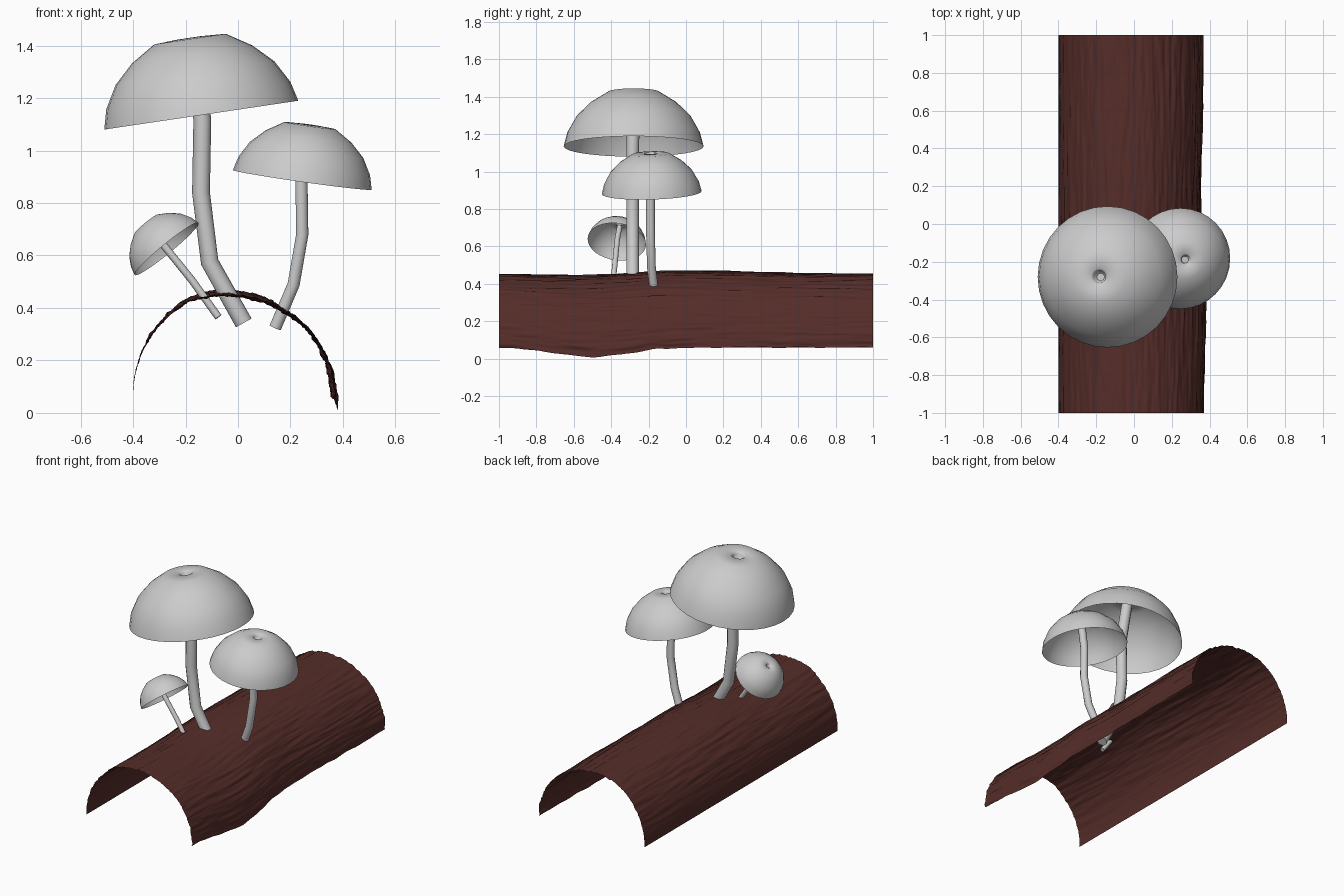
import bpy, bmesh, math
from mathutils import Vector, Quaternion, noise

if "Cube" in bpy.data.objects:
    bpy.data.objects.remove(bpy.data.objects["Cube"])


def add_mesh(name, bm):
    me = bpy.data.meshes.new(name)
    bm.to_mesh(me)
    bm.free()
    for p in me.polygons:
        p.use_smooth = True
    ob = bpy.data.objects.new(name, me)
    bpy.context.collection.objects.link(ob)
    return ob


# Cap profile (radius, height) for rim radius 0.374: open dome with a dimple
CAP = [(.374, 0), (.355, .075), (.306, .162), (.232, .234), (.138, .293),
       (.045, .298), (.032, .285), (.026, .25), (.0, .24)]


def cap(name, centre, axis, scale, sides=32):
    bm = bmesh.new()
    pts = [bm.verts.new((r * scale, 0, h * scale)) for r, h in CAP]
    edges = [bm.edges.new(e) for e in zip(pts, pts[1:])]
    bmesh.ops.spin(bm, geom=pts + edges, cent=(0, 0, 0), axis=(0, 0, 1),
                   angle=math.tau, steps=sides)
    bmesh.ops.remove_doubles(bm, verts=bm.verts, dist=1e-4)
    bmesh.ops.recalc_face_normals(bm, faces=bm.faces)
    if max(bm.faces, key=lambda f: f.calc_center_median().xy.length).normal.x * \
            max(bm.faces, key=lambda f: f.calc_center_median().xy.length).calc_center_median().x < 0:
        bmesh.ops.reverse_faces(bm, faces=bm.faces)
    ob = add_mesh(name, bm)
    ob.rotation_mode = 'QUATERNION'
    ob.rotation_quaternion = Vector((0, 0, 1)).rotation_difference(Vector(axis))
    ob.location = centre


def stem(name, points, radius):
    cu = bpy.data.curves.new(name, 'CURVE')
    cu.dimensions = '3D'
    cu.bevel_depth = radius
    cu.bevel_resolution = 4
    cu.use_fill_caps = True
    sp = cu.splines.new('POLY')
    sp.points.add(len(points) - 1)
    for p, co in zip(sp.points, points):
        p.co = (*co, 1)
    ob = bpy.data.objects.new(name, cu)
    bpy.context.collection.objects.link(ob)
    bpy.ops.object.select_all(action='DESELECT')
    ob.select_set(True)
    bpy.context.view_layer.objects.active = ob
    bpy.ops.object.convert(target='MESH')
    bpy.ops.object.shade_smooth_by_angle(angle=math.radians(50))


# Log: open half shell of bark, radius by angle, with broad bumps and fine grain
RADII = [(0, .366), (41, .374), (63, .378), (90, .388), (118, .41), (144, .405), (180, .4)]


def base_radius(deg):
    for (a, ra), (b, rb) in zip(RADII, RADII[1:]):
        if deg <= b:
            t = max(0, (deg - a) / (b - a))
            return ra + (rb - ra) * t
    return RADII[-1][1]


def bump(v, centre, width):
    return math.exp(-((v - centre) / width) ** 2)


def log_point(u, y):
    low = .06 - .05 * bump(y, -.5, .28) * (1 - u) ** 2
    deg = 180 * u
    r = base_radius(deg)
    r += .018 * bump(deg, 15, 40) * bump(y, -.45, .3)
    r -= .016 * bump(deg, 15, 40) * bump(y, .15, .3)
    r += .02 * bump(deg, 100, 35) * bump(y, .05, .5)
    a = math.radians(deg)
    fade = min(1, (1 - u) * 5)
    grain = noise.noise(Vector((math.cos(a) * 14, y * 2.5, math.sin(a) * 14)))
    fine = noise.noise(Vector((math.cos(a) * 32, y * 6 + 9, math.sin(a) * 32)))
    r += fade * (.006 * grain + .005 * fine)
    z = low + r * math.sin(a)
    z += .008 * bump(deg, 0, 20) * noise.noise(Vector((y * 9, 3, 1)))
    return (r * math.cos(a), y, max(0, z))


NU, NY = 180, 180
bm = bmesh.new()
grid = [[bm.verts.new(log_point(i / NU, -1 + 2 * j / NY)) for i in range(NU + 1)]
        for j in range(NY + 1)]
for r0, r1 in zip(grid, grid[1:]):
    for i in range(NU):
        bm.faces.new((r0[i], r1[i], r1[i + 1], r0[i + 1]))
bmesh.ops.recalc_face_normals(bm, faces=bm.faces)
bm.faces.ensure_lookup_table()
mid = bm.faces[NU * NY // 2 + NU // 2]
if mid.normal.dot(Vector((mid.calc_center_median().x, 0, mid.calc_center_median().z))) < 0:
    bmesh.ops.reverse_faces(bm, faces=bm.faces)
log = add_mesh("log_bark", bm)
bark = bpy.data.materials.new("bark_brown")
bark.diffuse_color = (.09, .026, .022, 1)
bark.use_nodes = True
bark.node_tree.nodes["Principled BSDF"].inputs["Base Color"].default_value = bark.diffuse_color
log.data.materials.append(bark)

# Large mushroom
cap("large_cap", (-.14, -.28, 1.135), (-.147, 0, .989), 1.0)
stem("large_stem", [(.022, -.285, .343), (-.108, -.285, .575), (-.141, -.285, .84),
                    (-.136, -.285, 1.12), (-.176, -.28, 1.38)], .034)

# Medium mushroom
cap("medium_cap", (.245, -.183, .888), (.14, -.03, .99), .714)
stem("medium_stem", [(.142, -.165, .325), (.212, -.185, .49), (.245, -.19, .68),
                     (.242, -.19, .88), (.27, -.188, 1.065)], .024)

# Small mushroom
cap("small_cap", (-.272, -.37, .625), (-.63, .12, .77), .42)
stem("small_stem", [(-.075, -.395, .365), (-.175, -.38, .505), (-.28, -.368, .635),
                    (-.337, -.355, .705)], .0145)
